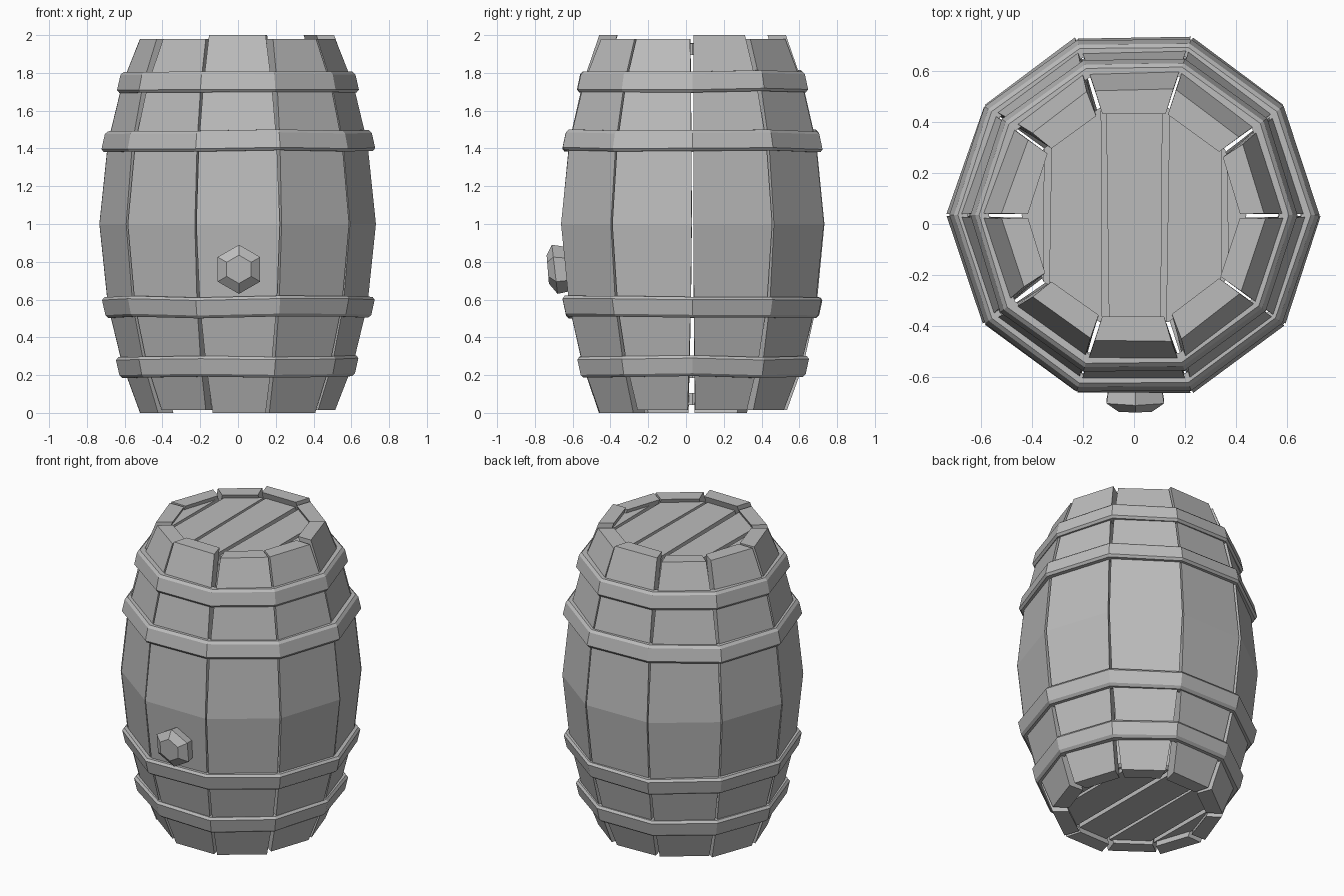
import bpy, bmesh, math, random
from mathutils import Vector

random.seed(4)
if "Cube" in bpy.data.objects:
    bpy.data.objects.remove(bpy.data.objects["Cube"])

SIDES = 10
STEP = math.tau / SIDES
CENTRE_Y = 0.035

grey = bpy.data.materials.new("plain grey")
grey.use_nodes = True
grey.diffuse_color = (0.5, 0.5, 0.5, 1)
bsdf = grey.node_tree.nodes["Principled BSDF"]
bsdf.inputs["Base Color"].default_value = (0.5, 0.5, 0.5, 1)
bsdf.inputs["Roughness"].default_value = 0.8


def jitter(amount):
    return random.uniform(-amount, amount)


def polar(radius, angle, z):
    return Vector((radius * math.cos(angle), CENTRE_Y + radius * math.sin(angle), z))


def finish(name, bm):
    bmesh.ops.recalc_face_normals(bm, faces=bm.faces)
    mesh = bpy.data.meshes.new(name)
    bm.to_mesh(mesh)
    bm.free()
    mesh.materials.append(grey)
    obj = bpy.data.objects.new(name, mesh)
    bpy.context.collection.objects.link(obj)
    return obj


def loft(name, sections, cyclic=False):
    """Skin a row of equal cross-sections, capped at the ends or joined in a loop."""
    bm = bmesh.new()
    rows = [[bm.verts.new(p) for p in section] for section in sections]
    pairs = list(zip(rows, rows[1:]))
    if cyclic:
        pairs.append((rows[-1], rows[0]))
    else:
        bm.faces.new(rows[0])
        bm.faces.new(rows[-1])
    for a, b in pairs:
        for i in range(len(a)):
            j = (i + 1) % len(a)
            bm.faces.new((a[i], a[j], b[j], b[i]))
    return finish(name, bm)


# Curved staves, split by narrow gaps that open toward the ends
STAVE_PROFILE = [(0.0, 0.51), (0.26, 0.605), (0.57, 0.68), (1.0, 0.725),
                 (1.43, 0.68), (1.74, 0.605), (2.0, 0.51)]
THICK = 0.095


def stave(index):
    short_top, short_bottom = random.choice((0, 0.02)), random.choice((0, 0.015))
    gaps = [random.choice((0.005, 0.02, 0.045)) for _ in range(4)]
    lift = [random.uniform(-0.003, 0.01) for _ in range(2)]
    sections = []
    for z, r in STAVE_PROFILE:
        t = abs(z - 1)
        g = gaps[:2] if z > 1 else gaps[2:]
        start = index * STEP + 0.006 + g[0] * t ** 2
        end = (index + 1) * STEP - 0.006 - g[1] * t ** 2
        zz = z - short_top * (z == 2) + short_bottom * (z == 0)
        sections.append([polar(r + lift[0], start, zz), polar(r + lift[1], end, zz),
                         polar(r - THICK, end, zz), polar(r - THICK, start, zz)])
    loft(f"stave_{index + 1}", sections)


for i in range(SIDES):
    stave(i)


# Chamfered hoops, mirrored between the upper and lower halves
def hoop(name, z, radius, sign):
    # the broad edge faces the belly of the barrel
    profile = [(-0.06, -0.055), (0.0, -0.055), (0.012, -0.04),
               (-0.006, 0.04), (-0.022, 0.055), (-0.06, 0.055)]
    sections = []
    for i in range(SIDES):
        dz, dr = jitter(0.006), jitter(0.006)
        sections.append([polar(radius + r + dr, i * STEP, z + sign * h + dz)
                         for r, h in profile])
    loft(name, sections, cyclic=True)


for end, sign in (("upper", 1), ("lower", -1)):
    hoop(f"{end}_end_hoop", 1 + sign * 0.755, 0.63, sign)
    hoop(f"{end}_belly_hoop", 1 + sign * 0.44, 0.71, sign)


# Recessed heads made from planks over a backing disc
def head_piece(name, z, depth, left=None, right=None):
    bm = bmesh.new()
    bm.faces.new([bm.verts.new(polar(0.44, i * STEP, z)) for i in range(SIDES)])
    for x, side in ((left, -1), (right, 1)):
        if x is not None:
            bmesh.ops.bisect_plane(bm, geom=bm.verts[:] + bm.edges[:] + bm.faces[:],
                                   plane_co=(x, 0, 0), plane_no=(side, jitter(0.02), 0),
                                   clear_outer=True)
    out = bmesh.ops.extrude_face_region(bm, geom=bm.faces[:])
    moved = [v for v in out["geom"] if isinstance(v, bmesh.types.BMVert)]
    bmesh.ops.translate(bm, verts=moved, vec=(0, 0, depth))
    finish(name, bm)


CUTS = [None, -0.34, -0.115, 0.12, 0.355, None]
for end, sign in (("top", 1), ("bottom", -1)):
    head_piece(f"{end}_backing", 1 + sign * 0.925, -sign * 0.03)
    for n, (a, b) in enumerate(zip(CUTS, CUTS[1:])):
        head_piece(f"{end}_plank_{n + 1}", 1 + sign * (0.955 + jitter(0.004)), -sign * 0.04,
                   None if a is None else a + 0.012, None if b is None else b - 0.012)


# Six-sided bung on the front, widest halfway out
def bung_ring(radius, y, lean=0):
    ring = []
    for i in range(6):
        a = i * math.tau / 6 + math.pi / 2
        ring.append(Vector((0.005 + radius * math.cos(a),
                            y - lean * math.sin(a), 0.76 + radius * math.sin(a))))
    return ring


loft("bung", [bung_ring(0.115, -0.61), bung_ring(0.13, -0.695, 0.015),
              bung_ring(0.075, -0.732, 0.006)])
